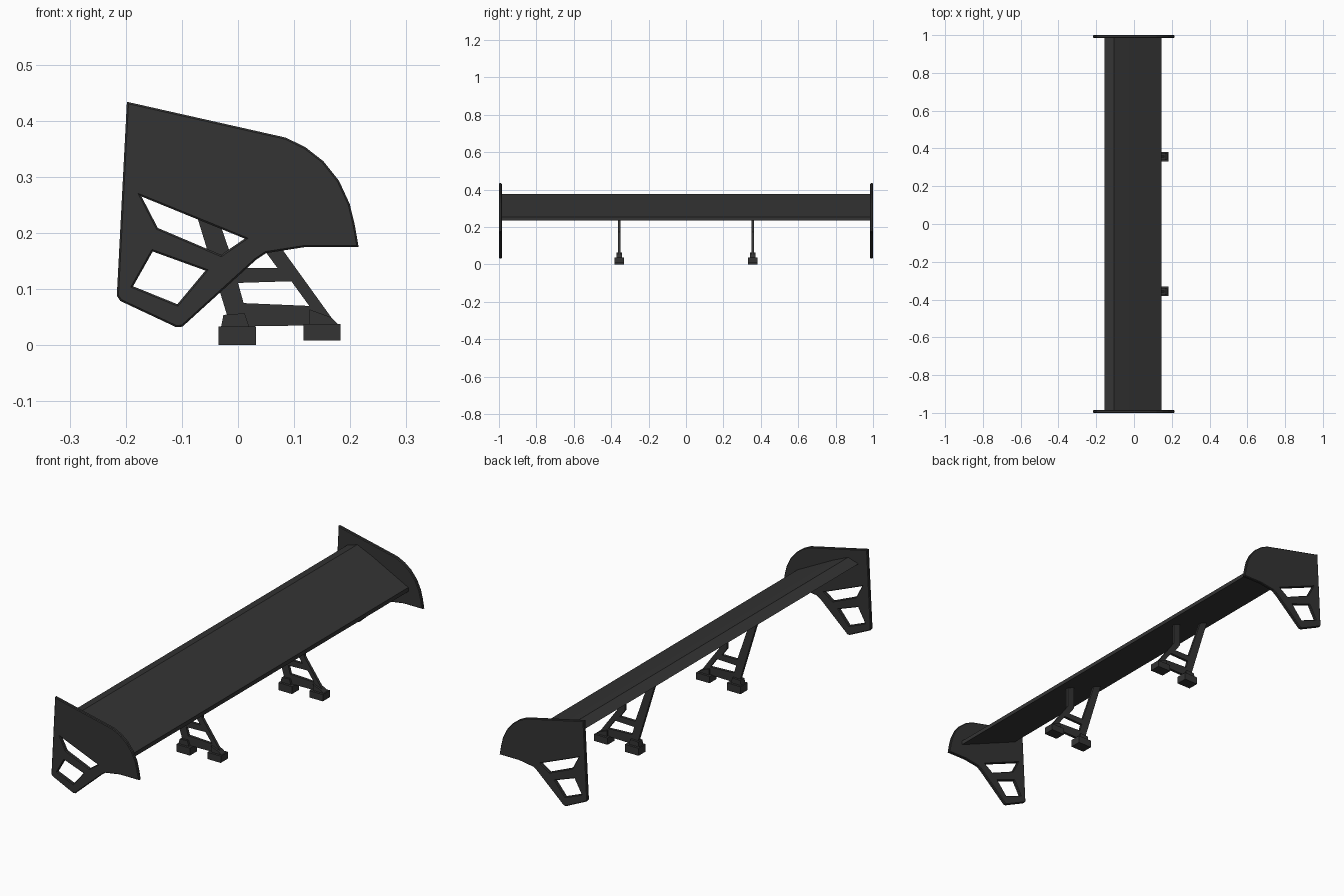
import bpy, bmesh, math
from mathutils import Matrix

if "Cube" in bpy.data.objects:
    bpy.data.objects.remove(bpy.data.objects["Cube"], do_unlink=True)

black = bpy.data.materials.new("matte_black")
black.use_nodes = True
colour = (0.034, 0.034, 0.034, 1)
black.diffuse_color = colour
shader = black.node_tree.nodes["Principled BSDF"]
shader.inputs["Base Color"].default_value = colour
shader.inputs["Roughness"].default_value = 0.7


def extrude_profile(name, loops, y, half, bevel=0.0):
    """Extrude x/z outlines (first outer, rest holes) to y +- half."""
    curve = bpy.data.curves.new(name, 'CURVE')
    curve.dimensions = '2D'
    curve.fill_mode = 'BOTH'
    curve.extrude = half - bevel
    curve.bevel_depth = bevel
    curve.bevel_resolution = 0
    curve.offset = -bevel
    for loop in loops:
        spline = curve.splines.new('POLY')
        spline.points.add(len(loop) - 1)
        for point, (x, z) in zip(spline.points, loop):
            point.co = (x, z, 0, 1)
        spline.use_cyclic_u = True
    obj = bpy.data.objects.new(name, curve)
    bpy.context.collection.objects.link(obj)
    bpy.ops.object.select_all(action='DESELECT')
    obj.select_set(True)
    bpy.context.view_layer.objects.active = obj
    bpy.ops.object.convert(target='MESH')
    obj = bpy.context.view_layer.objects.active
    # stand the profile upright and weld the caps to the sides
    obj.data.transform(Matrix.Translation((0, y, 0)) @ Matrix.Rotation(math.pi / 2, 4, 'X'))
    bm = bmesh.new()
    bm.from_mesh(obj.data)
    bmesh.ops.remove_doubles(bm, verts=bm.verts, dist=0.0001)
    bmesh.ops.recalc_face_normals(bm, faces=bm.faces)
    for face in bm.faces:
        face.smooth = False
    bm.to_mesh(obj.data)
    bm.free()
    obj.data.materials.clear()
    obj.data.materials.append(black)
    return obj


# Wing blade
wing = [(-0.155, 0.36), (-0.105, 0.376), (-0.03, 0.343), (0.145, 0.253), (0.145, 0.235)]
extrude_profile("wing_blade", [wing], 0, 0.988)

# End plate outline with two windows
plate = [(-0.198, 0.434), (-0.19, 0.432), (0.085, 0.37), (0.12, 0.353), (0.152, 0.328),
         (0.18, 0.293), (0.199, 0.252), (0.208, 0.215), (0.215, 0.175), (0.12, 0.175),
         (0.05, 0.164), (0.032, 0.152), (-0.099, 0.033), (-0.11, 0.032), (-0.21, 0.079),
         (-0.216, 0.088)]
upper_window = [(-0.172, 0.265), (0.012, 0.19), (-0.03, 0.161), (-0.143, 0.209)]
lower_window = [(-0.152, 0.167), (-0.058, 0.133), (-0.108, 0.073), (-0.187, 0.105)]

# Support bracket: two legs joined by a foot bar and a cross bar
bracket = [(-0.02, 0.033), (-0.02, 0.055), (-0.108, 0.345), (-0.073, 0.335), (-0.005, 0.138),
           (0.07, 0.138), (0.045, 0.172), (0.045, 0.285), (0.078, 0.27), (0.078, 0.172),
           (0.176, 0.036)]
bracket_gap = [(0.01, 0.075), (0.0, 0.111), (0.095, 0.114), (0.127, 0.07)]

# Feet: a pad and a tapered clamp each
rear_pad = [(-0.035, 0), (0.032, 0), (0.032, 0.033), (-0.035, 0.033)]
front_pad = [(0.117, 0.008), (0.183, 0.008), (0.183, 0.038), (0.117, 0.038)]
rear_clamp = [(-0.03, 0.033), (-0.026, 0.054), (0.012, 0.057), (0.02, 0.033)]
front_clamp = [(0.127, 0.038), (0.127, 0.064), (0.165, 0.05), (0.178, 0.038)]

for side, s in (("right", -1), ("left", 1)):
    extrude_profile(side + "_end_plate", [plate, upper_window, lower_window],
                    s * 0.9925, 0.0075, 0.003)
    y = s * 0.357
    extrude_profile(side + "_bracket", [bracket, bracket_gap], y, 0.006)
    extrude_profile(side + "_rear_pad", [rear_pad], y, 0.025)
    extrude_profile(side + "_front_pad", [front_pad], y, 0.025)
    extrude_profile(side + "_rear_clamp", [rear_clamp], y, 0.015)
    extrude_profile(side + "_front_clamp", [front_clamp], y, 0.015)
